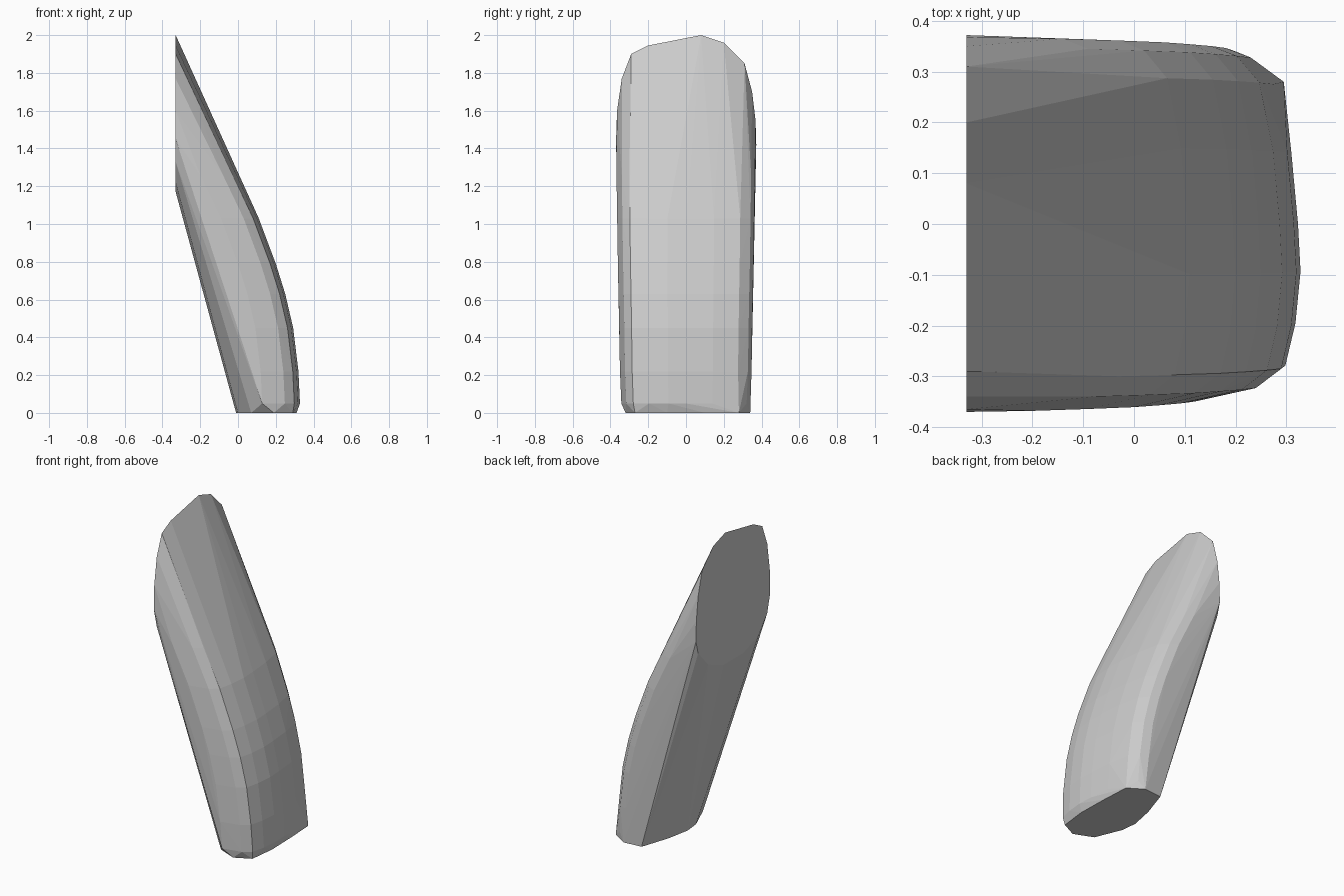
import bpy, bmesh

# one flat grey
grey = bpy.data.materials.new("plain grey")
grey.diffuse_color = (0.6, 0.6, 0.6, 1)

# outline of the upright cut face at the back (y, z)
CUT_X = -0.33
cut = [(0.08, 2.0), (0.2, 1.96), (0.31, 1.85), (0.35, 1.7), (0.368, 1.55),
       (0.372, 1.42), (0.35, 1.34), (0.25, 1.23), (0.1, 1.17), (-0.1, 1.17),
       (-0.25, 1.22), (-0.34, 1.33), (-0.37, 1.45), (-0.365, 1.6),
       (-0.34, 1.77), (-0.29, 1.9), (-0.2, 1.945)]

# outline of the foot on the ground (x, y)
foot = [(0.08, 0.33), (0.2, 0.34), (0.295, 0.28), (0.305, 0.1), (0.31, -0.1),
        (0.29, -0.27), (0.19, -0.32), (0.07, -0.27), (0.0, -0.1), (-0.01, 0.0), (0.02, 0.15)]

# bulging front: rows of (front x, height, width factor)
rows = [(0.328, 0.05, 0.93), (0.32, 0.22, 0.95), (0.292, 0.45, 0.96),
        (0.25, 0.63, 0.97), (0.2, 0.79, 0.98), (0.11, 1.03, 0.99),
        (0.0, 1.26, 1.0)]
# cross-section of the front (setback from the front x, y)
section = [(0.14, 0.365), (0.09, 0.345), (0.045, 0.29), (0.018, 0.15),
           (0.005, 0.0), (0.0, -0.1), (0.01, -0.21), (0.03, -0.3),
           (0.08, -0.34), (0.2, -0.368)]

# slanted slab: skin wrapped around the outlines and rows
points = [(CUT_X, y, z) for y, z in cut]
points += [(x, y, 0.0) for x, y in foot]
points += [(fx - d, y * w, z) for fx, z, w in rows for d, y in section]

bm = bmesh.new()
for p in points:
    bm.verts.new(p)
res = bmesh.ops.convex_hull(bm, input=bm.verts)
loose = [v for v in bm.verts if not v.link_faces]
bmesh.ops.delete(bm, geom=loose, context='VERTS')
bmesh.ops.recalc_face_normals(bm, faces=bm.faces)

mesh = bpy.data.meshes.new("slanted_slab")
bm.to_mesh(mesh)
bm.free()
mesh.materials.append(grey)
slab = bpy.data.objects.new("slanted_slab", mesh)
bpy.context.collection.objects.link(slab)
